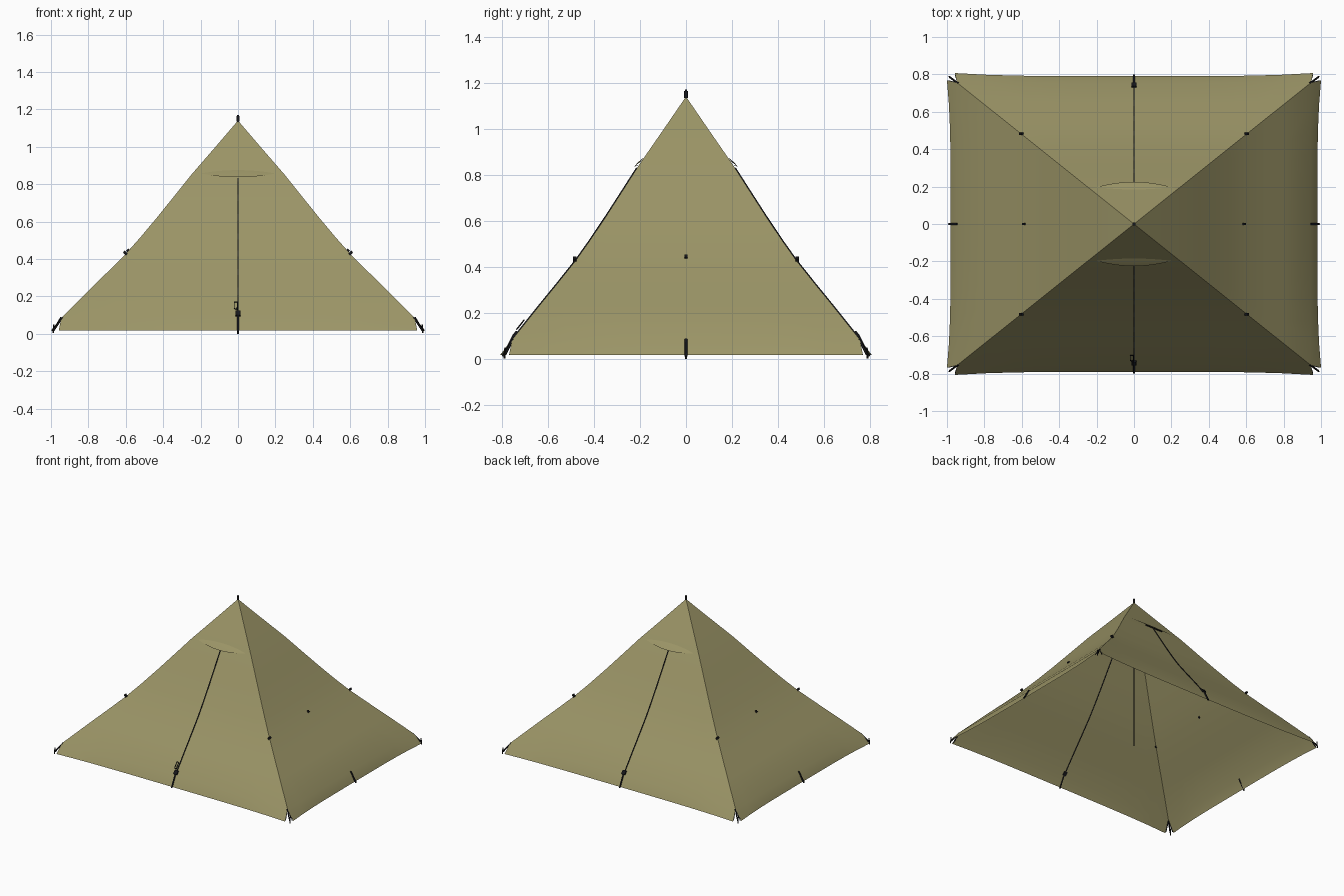
import bpy, bmesh, math
from mathutils import Vector

cube = bpy.data.objects.get("Cube")
if cube:
    bpy.data.objects.remove(cube, do_unlink=True)


def material(name, rgb, rough):
    m = bpy.data.materials.new(name)
    m.use_nodes = True
    m.diffuse_color = (*rgb, 1)
    bsdf = m.node_tree.nodes["Principled BSDF"]
    bsdf.inputs["Base Color"].default_value = (*rgb, 1)
    bsdf.inputs["Roughness"].default_value = rough
    return m


OLIVE = material("olive canvas", (0.33, 0.30, 0.135), 0.9)
BLACK = material("black webbing", (0.008, 0.008, 0.01), 0.6)

# Ridge profile: (distance outwards along x, height)
RIDGE = [(0, 1.14), (0.12, 1.0), (0.25, 0.85), (0.35, 0.725), (0.433, 0.622),
         (0.52, 0.518), (0.6, 0.428), (0.7, 0.328), (0.8, 0.23), (0.945, 0.085)]
HALF_X, HALF_Y = 0.945, 0.755
HEM_Z = 0.018


def out_at(z):
    """Outward fraction of the canvas at a height."""
    for (x0, z0), (x1, z1) in zip(RIDGE, RIDGE[1:]):
        if z1 <= z <= z0:
            return (x0 + (x1 - x0) * (z0 - z) / (z0 - z1)) / HALF_X
    return 1.0


def grid_object(name, rows, mat, smooth=True):
    bm = bmesh.new()
    vs = [[bm.verts.new(p) for p in row] for row in rows]
    for a, b in zip(vs, vs[1:]):
        for i in range(len(a) - 1):
            bm.faces.new((a[i], b[i], b[i + 1], a[i + 1]))
    bmesh.ops.remove_doubles(bm, verts=bm.verts, dist=1e-5)
    me = bpy.data.meshes.new(name)
    bm.to_mesh(me)
    bm.free()
    me.materials.append(mat)
    ob = bpy.data.objects.new(name, me)
    bpy.context.collection.objects.link(ob)
    if smooth:
        bpy.ops.object.select_all(action="DESELECT")
        ob.select_set(True)
        bpy.context.view_layer.objects.active = ob
        bpy.ops.object.shade_smooth_by_angle(angle=math.radians(35))
    return ob


def tube(name, points, radius):
    cu = bpy.data.curves.new(name, "CURVE")
    cu.dimensions = "3D"
    cu.bevel_depth = radius
    cu.bevel_resolution = 1
    cu.use_fill_caps = True
    sp = cu.splines.new("POLY")
    sp.points.add(len(points) - 1)
    for p, co in zip(sp.points, points):
        p.co = (*co, 1)
    cu.materials.append(BLACK)
    ob = bpy.data.objects.new(name, cu)
    bpy.context.collection.objects.link(ob)
    return ob


def box(name, centre, size, tilt=(0, 0, 0)):
    bpy.ops.mesh.primitive_cube_add(size=1, location=centre, rotation=tilt)
    ob = bpy.context.object
    ob.name = name
    ob.scale = size
    ob.data.materials.append(BLACK)
    return ob


# Canvas panels, each with a flared skirt that is split at the corners
COLS = 12
SIDES = {"front": (0, -1), "left": (1, 0), "back": (0, 1), "right": (-1, 0)}
for side, (nx, ny) in SIDES.items():
    normal = Vector((nx, ny, 0))
    along = Vector((-ny, nx, 0))
    depth, width = (HALF_X, HALF_Y) if nx else (HALF_Y, HALF_X)
    mid, corner = (0.98, 1.0) if nx else (0.79, 0.807)
    us = [2 * i / COLS - 1 for i in range(COLS + 1)]
    rows = []
    for x, z in RIDGE:
        s = x / HALF_X
        rows.append([normal * depth * s + along * width * s * u + Vector((0, 0, z))
                     for u in us])
    rows.append([normal * (mid + (corner - mid) * u ** 4) + along * (width + 0.013) * u
                 + Vector((0, 0, HEM_Z)) for u in us])
    grid_object(side + "_panel", rows, OLIVE)

# Centre pole with its tip
tube("centre_pole", [(0, 0, 0), (0, 0, 1.17)], 0.005)
tube("pole_cap", [(0, 0, 1.135), (0, 0, 1.165)], 0.009)

for name, s in (("front", -1), ("back", 1)):
    # Vent hood: a shallow curved peak standing off the panel
    us = [i / 8 - 1 for i in range(17)]

    def hood_row(lift, drop, stand):
        row = []
        for u in us:
            k = 1 - u * u
            z = 0.857 + lift * k - drop * k
            y = HALF_Y * out_at(z) + 0.002 + stand * k
            row.append((-s * 0.2 * u, s * y, z))
        return row
    upper, middle, lip = hood_row(0.018, 0, 0), hood_row(0, 0, 0.009), hood_row(0, 0.02, 0.015)
    grid_object(name + "_vent_hood", [r[::-1] for r in (upper, middle, lip)], OLIVE)
    # Dark stiffener beneath the hood lip
    under = [(x, y - s * 0.016, z + 0.002) for x, y, z in lip]
    grid_object(name + "_vent_stiffener", [lip[5:12], under[5:12]], BLACK, False)

    # Door zip following the canvas, down to the hem
    zs = [0.83] + [z for _, z in RIDGE if z < 0.8]
    path = [(0, s * (HALF_Y * out_at(z) + 0.001), z) for z in zs]
    tube(name + "_door_zip", path + [(0, s * 0.792, HEM_Z)], 0.004)

    # Hem buckle and its pegging strap
    lean = (s * math.radians(38), 0, 0)
    box(name + "_hem_buckle", (0, s * 0.742, 0.108), (0.028, 0.014, 0.03), lean)
    tube(name + "_hem_strap", [(0, s * 0.75, 0.1), (0, s * 0.795, 0.012)], 0.006)

# Zip pull on the front door: a small open loop
tube("zip_pull", [(-0.004, -0.735, 0.13), (-0.02, -0.73, 0.135), (-0.02, -0.703, 0.17),
                  (-0.004, -0.703, 0.17), (-0.004, -0.735, 0.13)], 0.003)

for name, s in (("left", 1), ("right", -1)):
    # Side pegging strap and mid-panel tie-out
    tube(name + "_side_strap", [(s * 0.945, 0, 0.088), (s * 0.99, 0, 0.012)], 0.006)
    box(name + "_panel_tie", (s * 0.588, 0, 0.445), (0.016, 0.012, 0.014),
        (0, s * math.radians(45), 0))
    for end, t in (("front", -1), ("back", 1)):
        label = end + "_" + name
        # Ridge tie-out
        box(label + "_ridge_tie", (s * 0.603, t * 0.483, 0.432), (0.014, 0.014, 0.022),
            (0, s * math.radians(40), 0))
        # Corner straps and peg
        top = (s * 0.94, t * 0.752, 0.086)
        tube(label + "_corner_strap", [top, (s * 0.985, t * 0.785, 0.02)], 0.005)
        tube(label + "_skirt_strap_a", [top, (s * 0.955, t * 0.795, 0.02)], 0.003)
        tube(label + "_skirt_strap_b", [top, (s * 0.99, t * 0.765, 0.02)], 0.003)
        tube(label + "_corner_peg", [(s * 0.985, t * 0.785, 0.05),
                                     (s * 0.988, t * 0.788, 0.004)], 0.004)
